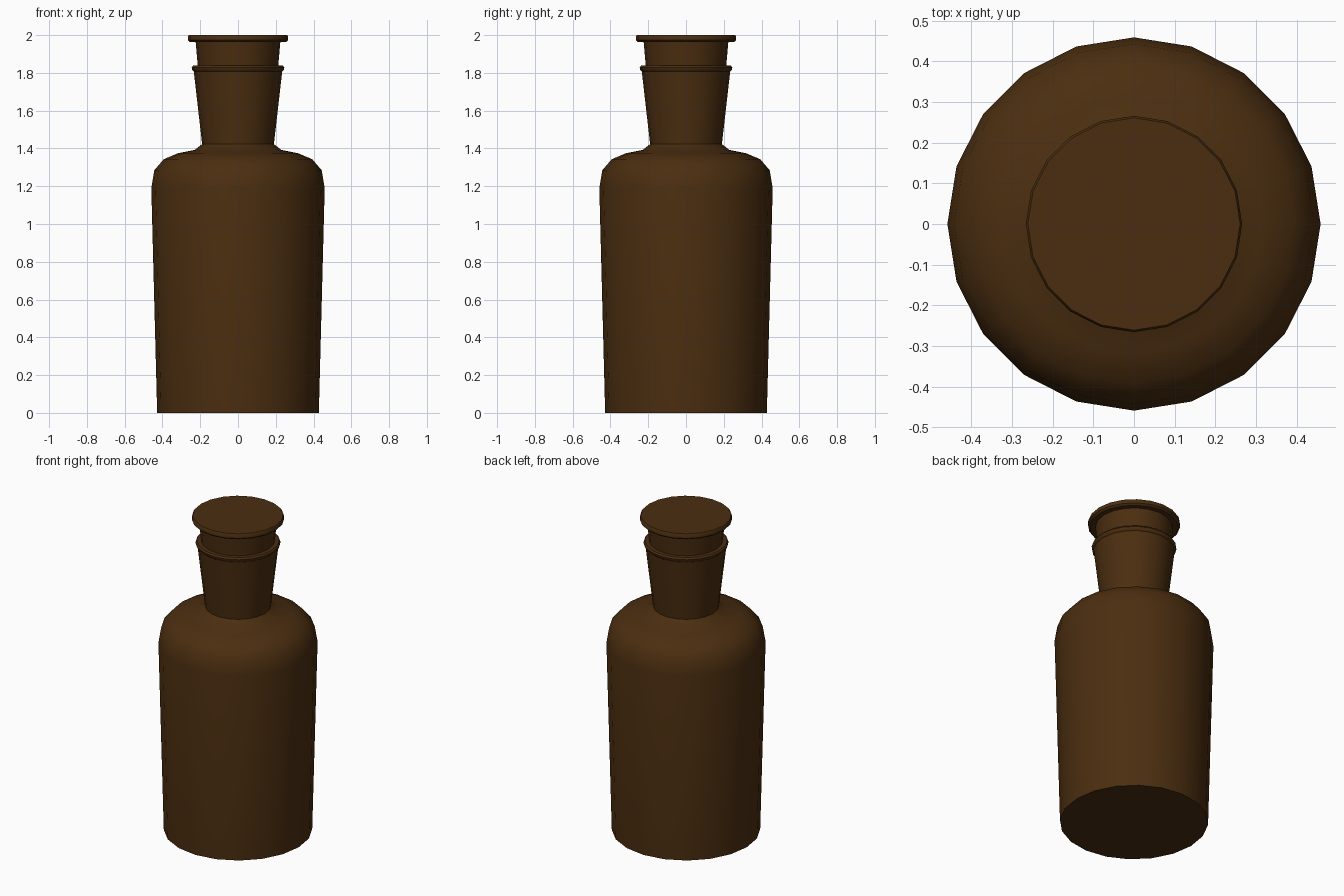
import bpy, bmesh, math

if "Cube" in bpy.data.objects:
    bpy.data.objects.remove(bpy.data.objects["Cube"])

SIDES = 20
glass = bpy.data.materials.new("amber_glass")
glass.diffuse_color = (0.07, 0.027, 0.005, 1)
glass.use_nodes = True
glass.node_tree.nodes["Principled BSDF"].inputs["Base Color"].default_value = glass.diffuse_color


def lathe(name, profile, angle=40):
    """Revolve (radius, z) points around z and cap both ends."""
    bm = bmesh.new()
    rings = [[bm.verts.new((r * math.cos(2 * math.pi * i / SIDES),
                            r * math.sin(2 * math.pi * i / SIDES), z))
              for i in range(SIDES)] for r, z in profile]
    for a, b in zip(rings, rings[1:]):
        for i in range(SIDES):
            j = (i + 1) % SIDES
            bm.faces.new((a[i], a[j], b[j], b[i]))
    bm.faces.new(rings[0][::-1])
    bm.faces.new(rings[-1])
    mesh = bpy.data.meshes.new(name)
    bm.to_mesh(mesh)
    bm.free()
    mesh.materials.append(glass)
    obj = bpy.data.objects.new(name, mesh)
    bpy.context.collection.objects.link(obj)
    bpy.ops.object.select_all(action='DESELECT')
    obj.select_set(True)
    bpy.context.view_layer.objects.active = obj
    bpy.ops.object.shade_smooth_by_angle(angle=math.radians(angle))
    return obj


# Tapered body, rounded shoulder, flared neck and rolled lip
lathe("bottle", [
    (0.428, 0), (0.459, 1.19), (0.443, 1.285), (0.393, 1.343),
    (0.317, 1.375), (0.23, 1.392), (0.19, 1.423),
    (0.234, 1.807), (0.243, 1.815), (0.245, 1.828), (0.238, 1.838),
    (0.21, 1.838)])

# Stopper plug with a wide flat cap
lathe("stopper", [
    (0.213, 1.836), (0.224, 1.963), (0.255, 1.963), (0.266, 1.973),
    (0.266, 1.992), (0.261, 2.0)])
